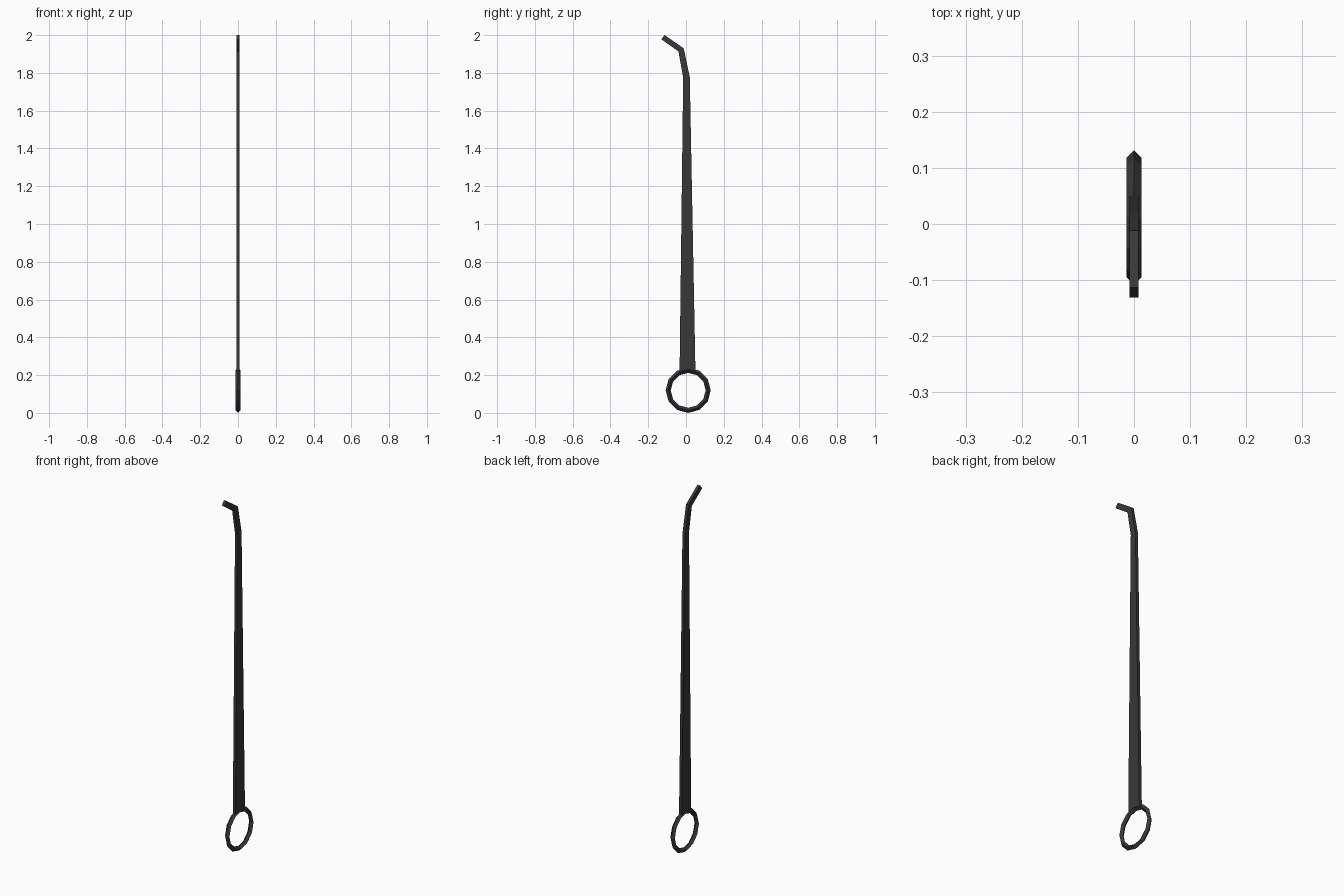
import bpy, bmesh, math

if "Cube" in bpy.data.objects:
    bpy.data.objects.remove(bpy.data.objects["Cube"])

iron = bpy.data.materials.new("dark_iron")
iron.diffuse_color = (0.04, 0.04, 0.04, 1)
iron.use_nodes = True
iron.node_tree.nodes["Principled BSDF"].inputs["Base Color"].default_value = iron.diffuse_color

# flat tapered bar with bent tip: (left y, z), (right y, z), half thickness
stations = [
    ((-0.034, 0.222), (0.050, 0.222), 0.008),
    ((-0.015, 1.775), (0.020, 1.778), 0.008),
    ((-0.040, 1.914), (-0.012, 1.930), 0.008),
    ((-0.131, 1.978), (-0.113, 2.000), 0.008),
]
bm = bmesh.new()
loops = []
for (ly, lz), (ry, rz), h in stations:
    loops.append([bm.verts.new(p) for p in
                  ((-h, ly, lz), (h, ly, lz), (h, ry, rz), (-h, ry, rz))])
for a, b in zip(loops, loops[1:]):
    for i in range(4):
        j = (i + 1) % 4
        bm.faces.new((a[i], a[j], b[j], b[i]))
bm.faces.new(loops[0][::-1])
bm.faces.new(loops[-1])
bmesh.ops.recalc_face_normals(bm, faces=bm.faces)
mesh = bpy.data.meshes.new("hooked_bar")
bm.to_mesh(mesh)
bm.free()
bar = bpy.data.objects.new("hooked_bar", mesh)
bpy.context.collection.objects.link(bar)
bar.data.materials.append(iron)

# handle ring: twelve sides with a diamond section
bpy.ops.mesh.primitive_torus_add(
    major_segments=12, minor_segments=4, major_radius=0.106, minor_radius=0.0135,
    location=(0, 0.0115, 0.1195), rotation=(0, math.pi / 2, 0))
ring = bpy.context.object
ring.name = "handle_ring"
ring.data.materials.append(iron)
